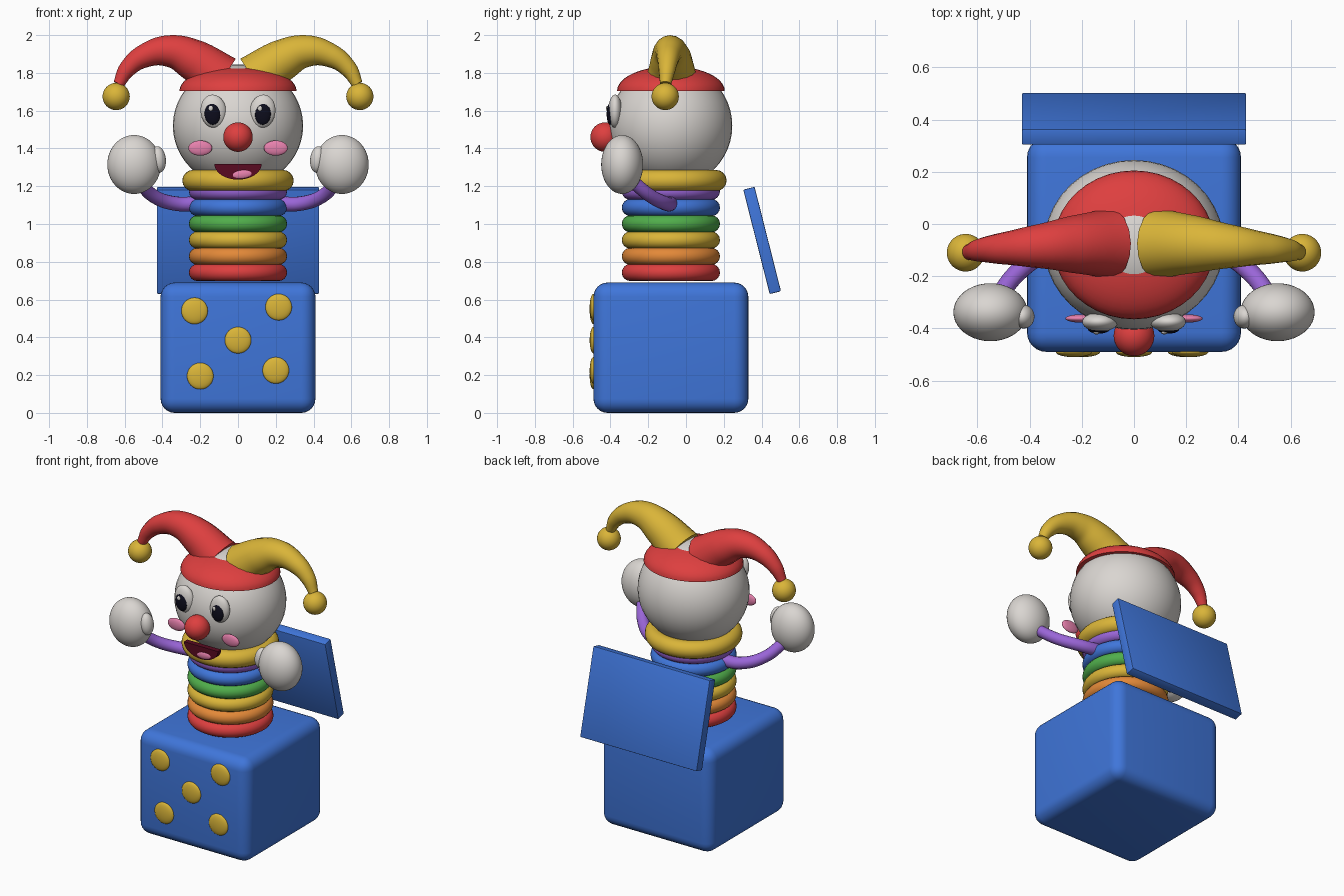
import bpy, bmesh, math
from mathutils import Matrix, Vector

cube = bpy.data.objects.get("Cube")
if cube:
    bpy.data.objects.remove(cube, do_unlink=True)


def material(name, rgb):
    m = bpy.data.materials.new(name)
    m.use_nodes = True
    m.diffuse_color = (*rgb, 1)
    bsdf = next(n for n in m.node_tree.nodes if n.type == "BSDF_PRINCIPLED")
    bsdf.inputs["Base Color"].default_value = (*rgb, 1)
    bsdf.inputs["Roughness"].default_value = 0.6
    return m


BLUE = material("blue", (0.05, 0.18, 0.70))
RED = material("red", (0.73, 0.05, 0.05))
YELLOW = material("golden yellow", (0.70, 0.46, 0.04))
WHITE = material("warm white", (0.70, 0.67, 0.64))
ORANGE = material("orange", (0.77, 0.25, 0.04))
GREEN = material("green", (0.08, 0.42, 0.07))
PURPLE = material("purple", (0.32, 0.13, 0.68))
PINK = material("pink", (0.80, 0.22, 0.42))
MAROON = material("dark maroon", (0.10, 0.003, 0.015))
BLACK = material("navy black", (0.004, 0.004, 0.012))

AXIS_Y = -0.08  # the spring and head stand over the middle of the box


def finish(name, mat, angle=40):
    o = bpy.context.object
    o.name = o.data.name = name
    o.data.materials.clear()
    o.data.materials.append(mat)
    bpy.ops.object.shade_smooth_by_angle(angle=math.radians(angle))
    return o


def ball(name, mat, loc, size, tilt=0):
    bpy.ops.mesh.primitive_uv_sphere_add(segments=40, ring_count=24, radius=1, location=loc)
    o = bpy.context.object
    o.scale = size
    o.rotation_euler.y = tilt
    bpy.ops.object.transform_apply(location=False, rotation=False)
    return finish(name, mat)


def ring(name, mat, z, outer, tube):
    bpy.ops.mesh.primitive_torus_add(location=(0, AXIS_Y, z), major_radius=outer - tube,
                                     minor_radius=tube, major_segments=56, minor_segments=16)
    return finish(name, mat)


def block(name, mat, loc, size, bevel, segments, tilt=0):
    bpy.ops.mesh.primitive_cube_add(size=1, location=loc)
    o = bpy.context.object
    o.scale = size
    bpy.ops.object.transform_apply(location=False, rotation=False)
    o.rotation_euler.x = tilt
    mod = o.modifiers.new("rounding", "BEVEL")
    mod.width, mod.segments = bevel, segments
    bpy.ops.object.modifier_apply(modifier=mod.name)
    return finish(name, mat)


def tube(name, mat, points):
    """Sweep a circle along points given as (x, y, z, radius)."""
    curve = bpy.data.curves.new(name, "CURVE")
    curve.dimensions = "3D"
    curve.bevel_depth, curve.bevel_resolution = 1, 6
    curve.use_fill_caps = True
    curve.resolution_u = 10
    s = curve.splines.new("BEZIER")
    s.bezier_points.add(len(points) - 1)
    for p, (x, y, z, r) in zip(s.bezier_points, points):
        p.co, p.radius = (x, y, z), r
        p.handle_left_type = p.handle_right_type = "AUTO"
    o = bpy.data.objects.new(name, curve)
    bpy.context.collection.objects.link(o)
    bpy.ops.object.select_all(action="DESELECT")
    o.select_set(True)
    bpy.context.view_layer.objects.active = o
    bpy.ops.object.convert(target="MESH")
    return finish(name, mat)


# Box, open lid behind it and the front dots
block("box", BLUE, (0, AXIS_Y, 0.345), (0.82, 0.82, 0.69), 0.075, 6)
block("lid", BLUE, (0, 0.403, 0.913), (0.86, 0.062, 0.57), 0.006, 2, math.radians(14.2))
for i, (x, z) in enumerate([(-0.23, 0.54), (0.215, 0.56), (0, 0.385), (-0.2, 0.195), (0.2, 0.225)]):
    ball(f"box_dot_{i + 1}", YELLOW, (x, -0.49, z), (0.07, 0.02, 0.07))

# Stacked spring coils and collar
for i, mat in enumerate([RED, ORANGE, YELLOW, GREEN, BLUE, PURPLE]):
    ring(f"spring_coil_{i + 1}", mat, 0.743 + i * 0.086, 0.26, 0.045)
ring("collar", YELLOW, 1.23, 0.295, 0.056)

# Head, nose and cap
ball("head", WHITE, (0, AXIS_Y, 1.52), (0.345, 0.325, 0.325))
ball("nose", RED, (0, -0.428, 1.46), (0.078, 0.078, 0.078))
cap = ball("cap", RED, (0, AXIS_Y, 1.705), (0.31, 0.285, 0.13))
bm = bmesh.new()
bm.from_mesh(cap.data)
cut = bmesh.ops.bisect_plane(bm, geom=bm.verts[:] + bm.edges[:] + bm.faces[:], dist=1e-5,
                             plane_co=(0, 0, 0), plane_no=(0, 0, -1), clear_outer=True)
bmesh.ops.holes_fill(bm, edges=[e for e in bm.edges if e.is_boundary])
bm.to_mesh(cap.data)
bm.free()
bpy.ops.object.shade_smooth_by_angle(angle=math.radians(40))

# Mouth: a half oval plate with its flat side up
bm = bmesh.new()
arc = [math.pi * (1 + i / 24) for i in range(25)]
face = bm.faces.new([bm.verts.new((0.125 * math.cos(a), -0.355, 1.318 + 0.083 * math.sin(a))) for a in arc])
new = bmesh.ops.extrude_face_region(bm, geom=[face])["geom"]
bmesh.ops.translate(bm, vec=(0, -0.035, 0), verts=[v for v in new if isinstance(v, bmesh.types.BMVert)])
bmesh.ops.recalc_face_normals(bm, faces=bm.faces[:])
mesh = bpy.data.meshes.new("mouth")
bm.to_mesh(mesh)
bm.free()
mesh.materials.append(MAROON)
bpy.context.collection.objects.link(bpy.data.objects.new("mouth", mesh))
ball("tongue", PINK, (0.022, -0.385, 1.263), (0.055, 0.012, 0.024), -0.1)

# Paired parts
for side, s, horn_mat in (("right", -1, RED), ("left", 1, YELLOW)):
    # Face
    ball(f"{side}_eye", WHITE, (s * 0.13, -0.375, 1.597), (0.068, 0.037, 0.088), s * 0.12)
    ball(f"{side}_pupil", BLACK, (s * 0.135 - 0.003 + (s < 0) * 0.003, -0.402, 1.582),
         (0.042, 0.018, 0.057), s * 0.05)
    ball(f"{side}_eye_glint", WHITE, (s * 0.13 - 0.014, -0.417, 1.612), (0.012, 0.006, 0.014))
    ball(f"{side}_cheek", PINK, (s * 0.2, -0.362, 1.402), (0.063, 0.016, 0.04))
    # Curled hat horn with a bell
    tube(f"{side}_horn", horn_mat, [
        (s * 0.09, -0.075, 1.765, 0.135), (s * 0.235, -0.078, 1.868, 0.11),
        (s * 0.36, -0.085, 1.915, 0.085), (s * 0.49, -0.093, 1.892, 0.063),
        (s * 0.585, -0.1, 1.822, 0.046), (s * 0.632, -0.108, 1.74, 0.03)])
    ball(f"{side}_bell", YELLOW, (s * 0.645, -0.11, 1.675), (0.072, 0.072, 0.072))
    # Arm and mitten
    tube(f"{side}_arm", PURPLE, [
        (s * 0.2, -0.08, 1.108, 0.04), (s * 0.33, -0.105, 1.108, 0.038),
        (s * 0.45, -0.19, 1.15, 0.036), (s * 0.53, -0.3, 1.24, 0.035)])
    ball(f"{side}_hand", WHITE, (s * 0.55, -0.338, 1.315), (0.142, 0.111, 0.156))
    ball(f"{side}_thumb", WHITE, (s * 0.422, -0.355, 1.342), (0.04, 0.045, 0.07), s * 0.12)
